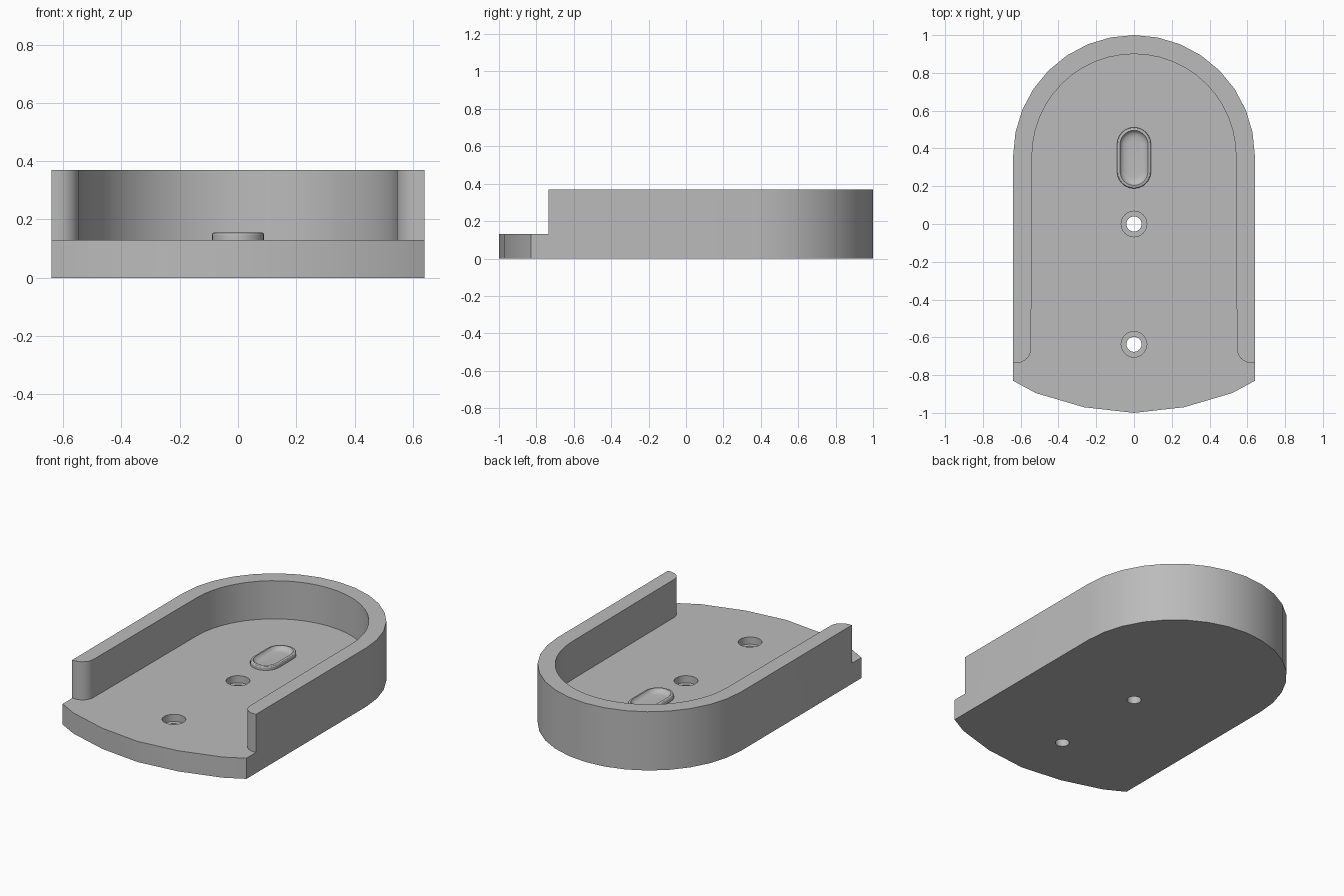
import bpy, bmesh, math

if "Cube" in bpy.data.objects:
    bpy.data.objects.remove(bpy.data.objects["Cube"])

grey = bpy.data.materials.new("plain grey")
grey.diffuse_color = (0.5, 0.5, 0.5, 1)
grey.use_nodes = True
grey.node_tree.nodes["Principled BSDF"].inputs["Base Color"].default_value = grey.diffuse_color


def arc(cx, cy, r, a0, a1, n):
    return [(cx + r * math.cos(math.radians(a0 + (a1 - a0) * i / n)),
             cy + r * math.sin(math.radians(a0 + (a1 - a0) * i / n))) for i in range(n + 1)]


def pill(r, half, cy):
    return arc(0, cy + half, r, 0, 180, 12) + arc(0, cy - half, r, 180, 360, 12)


def loft(name, sections):
    """Closed solid through (outline, z) sections of equal point count."""
    bm = bmesh.new()
    loops = [[bm.verts.new((x, y, z)) for x, y in pts] for pts, z in sections]
    for a, b in zip(loops, loops[1:]):
        for i in range(len(a)):
            j = (i + 1) % len(a)
            bm.faces.new((a[i], a[j], b[j], b[i]))
    bm.faces.new(loops[0][::-1])
    bm.faces.new(loops[-1])
    bmesh.ops.recalc_face_normals(bm, faces=bm.faces)
    me = bpy.data.meshes.new(name)
    bm.to_mesh(me)
    bm.free()
    me.materials.append(grey)
    ob = bpy.data.objects.new(name, me)
    bpy.context.collection.objects.link(ob)
    return ob


def smooth(ob):
    bpy.ops.object.select_all(action='DESELECT')
    ob.select_set(True)
    bpy.context.view_layer.objects.active = ob
    bpy.ops.object.shade_smooth_by_angle(angle=math.radians(30))


def cut(ob, cutter):
    mod = ob.modifiers.new(cutter.name, 'BOOLEAN')
    mod.operation, mod.solver, mod.object = 'DIFFERENCE', 'EXACT', cutter
    bpy.context.view_layer.objects.active = ob
    bpy.ops.object.modifier_apply(modifier=mod.name)
    bpy.data.objects.remove(cutter)


# tray block: round back, straight sides, shallow curved front
front = [(-0.64, -0.83), (-0.52, -0.895), (-0.265, -0.97), (0, -1),
         (0.265, -0.97), (0.52, -0.895), (0.64, -0.83)]
outline = arc(0, 0.36, 0.64, 0, 180, 16) + front
tray = loft("tray", [(outline, 0), (outline, 0.37)])

# pocket with rounded wall ends, open to the front
right_end = [(0.8, -1.2), (0.8, -0.735)] + arc(0.62, -0.66, 0.075, 270, 180, 6)
left_end = [(-x, y) for x, y in reversed(right_end)]
pocket = right_end + arc(0, 0.36, 0.54, 0, 180, 24) + left_end
cut(tray, loft("pocket_cutter", [(pocket, 0.13), (pocket, 0.6)]))

# counterbored screw holes
for y in (0, -0.637):
    for r, z in ((0.068, 0.085), (0.04, -0.1)):
        ring = arc(0, y, r, 0, 345, 23)
        cut(tray, loft("hole_cutter", [(ring, z), (ring, 0.2)]))
smooth(tray)

# raised oval button with a dished top
profile = [(0.09, 0.125), (0.09, 0.148), (0.087, 0.153), (0.081, 0.156), (0.074, 0.156),
           (0.069, 0.147), (0.060, 0.140), (0.047, 0.135), (0.03, 0.133)]
smooth(loft("button", [(pill(r, 0.072, 0.35), z) for r, z in profile]))
